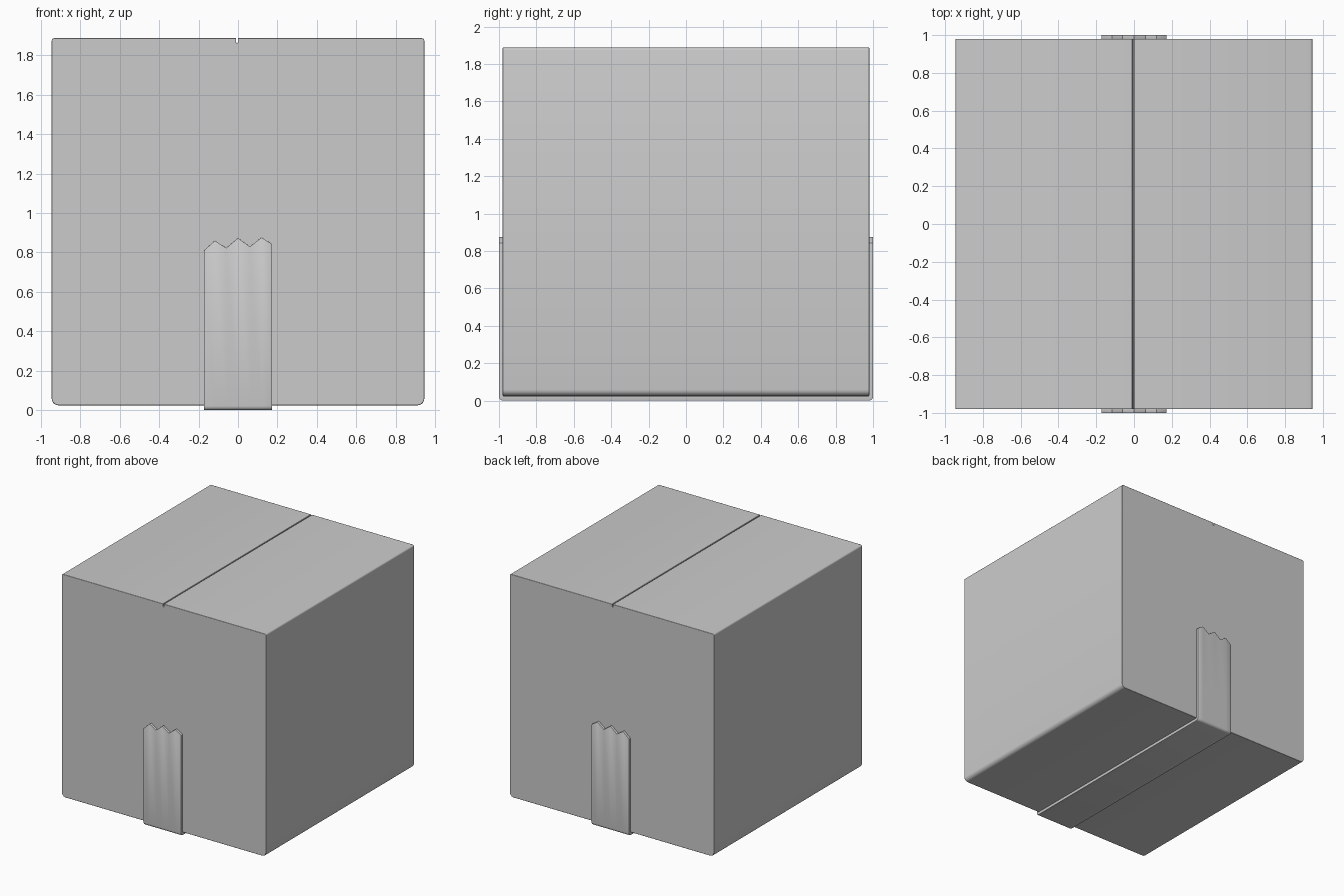
import bpy, bmesh, math

if "Cube" in bpy.data.objects:
    bpy.data.objects.remove(bpy.data.objects["Cube"])


def arc(cx, cz, r, start, end, n=5):
    """Points along an arc, angles in degrees."""
    return [(cx + r * math.cos(math.radians(start + (end - start) * i / n)),
             cz + r * math.sin(math.radians(start + (end - start) * i / n)))
            for i in range(n + 1)]


def finish(bm, name, bevel):
    mesh = bpy.data.meshes.new(name)
    bm.to_mesh(mesh)
    bm.free()
    obj = bpy.data.objects.new(name, mesh)
    bpy.context.collection.objects.link(obj)
    if name == "packing_tape":
        solid = obj.modifiers.new("Thickness", 'SOLIDIFY')
        solid.thickness = 0.024
        solid.offset = -1
    mod = obj.modifiers.new("Soft edges", 'BEVEL')
    mod.width = bevel
    mod.segments = 2
    mod.limit_method = 'ANGLE'
    mod.angle_limit = math.radians(40)
    bpy.context.view_layer.objects.active = obj
    obj.select_set(True)
    bpy.ops.object.shade_smooth_by_angle(angle=math.radians(35))
    obj.select_set(False)
    return obj


# Carton: rounded cross-section with the flap seam cut in the top
W, D, BOTTOM, TOP = 0.945, 0.98, 0.025, 1.887
SEAM, GAP, R, r = -0.005, 0.004, 0.035, 0.013
profile = (arc(-W + R, BOTTOM + R, R, 180, 270) + arc(W - R, BOTTOM + R, R, 270, 360)
           + arc(W - r, TOP - r, r, 0, 90, 3)
           + [(SEAM + GAP, TOP), (SEAM + GAP, TOP - 0.025),
              (SEAM - GAP, TOP - 0.025), (SEAM - GAP, TOP)]
           + arc(-W + r, TOP - r, r, 90, 180, 3))
bm = bmesh.new()
front = bm.faces.new([bm.verts.new((x, -D, z)) for x, z in profile])
ext = bmesh.ops.extrude_face_region(bm, geom=[front], use_keep_orig=True)
for v in ext["geom"]:
    if isinstance(v, bmesh.types.BMVert):
        v.co.y = D
bmesh.ops.recalc_face_normals(bm, faces=bm.faces[:])
finish(bm, "cardboard_box", 0.003)

# Tape: strip wrapped under the box, torn in a zigzag at both ends
torn_edge = [(-0.173, 0.81), (-0.117, 0.86), (-0.06, 0.823), (0, 0.873),
             (0.06, 0.83), (0.12, 0.876), (0.173, 0.842)]
Y, C = 1.0, 0.022
under = arc(-Y + C, C, C, 180, 270) + arc(Y - C, C, C, 270, 360)
bm = bmesh.new()
columns = []
for x, top in torn_edge:
    path = [(-Y, top)] + under + [(Y, top)]
    columns.append([bm.verts.new((x, y, z)) for y, z in path])
for a, b in zip(columns, columns[1:]):
    for i in range(len(a) - 1):
        bm.faces.new((a[i], a[i + 1], b[i + 1], b[i]))
finish(bm, "packing_tape", 0.004)
